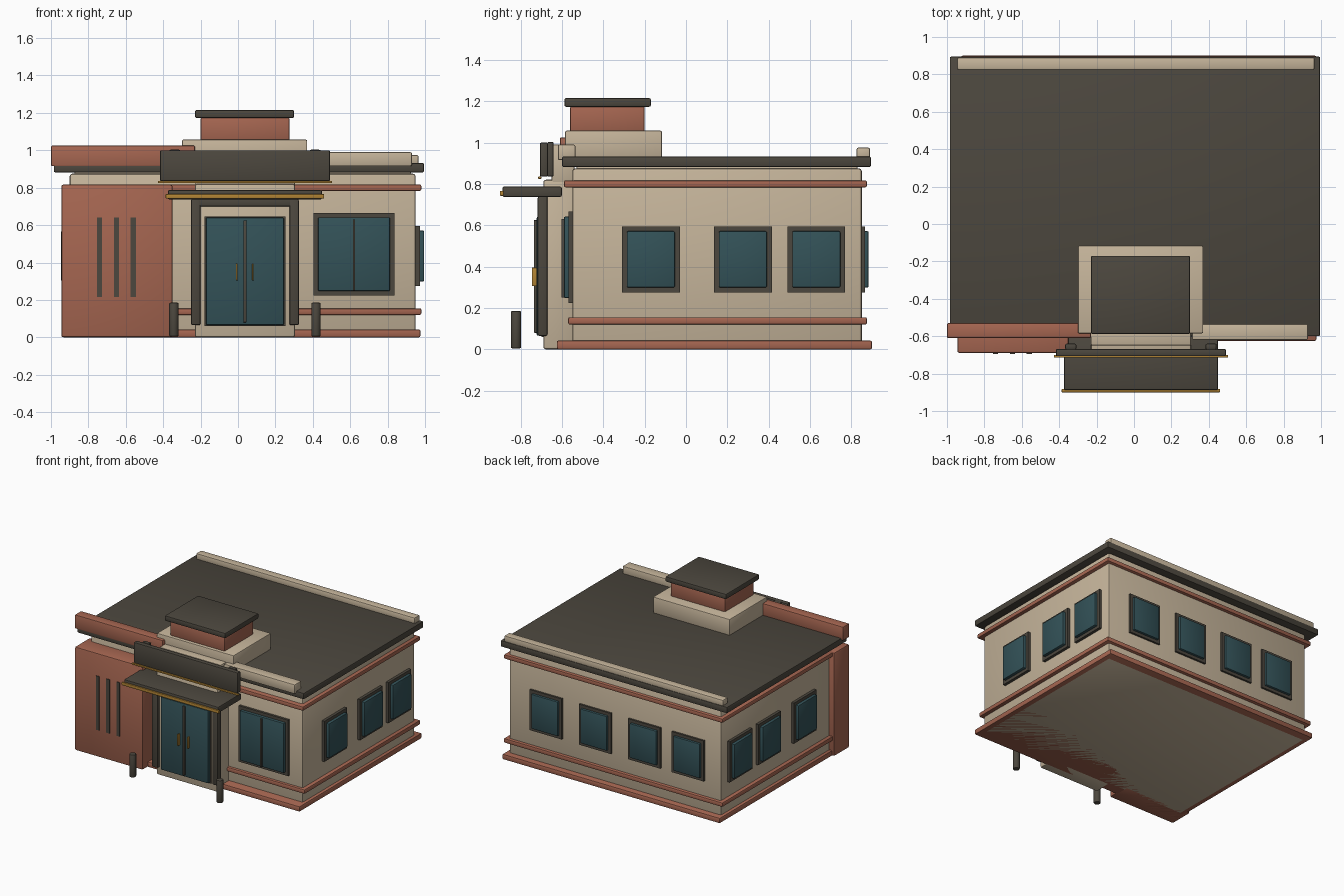
import bpy
import bmesh
import math
from mathutils import Vector

default_cube = bpy.data.objects.get("Cube")
if default_cube:
    bpy.data.objects.remove(default_cube, do_unlink=True)


def srgb_to_linear(value):
    value /= 255
    return value / 12.92 if value <= 0.04045 else ((value + 0.055) / 1.055) ** 2.4


def make_material(name, rgb):
    colour = [srgb_to_linear(c) for c in rgb] + [1.0]
    material = bpy.data.materials.new(name)
    material.use_nodes = True
    material.diffuse_color = colour
    material.node_tree.nodes["Principled BSDF"].inputs["Base Color"].default_value = colour
    return material


cream = make_material("cream_plaster", (198, 181, 155))
brick = make_material("brick_red", (166, 102, 81))
dark = make_material("dark_bronze", (76, 71, 62))
glass = make_material("teal_glass", (51, 82, 88))
gold = make_material("gold_trim", (178, 132, 52))


def finish(name, mesh_data, material, bevel):
    """Round the edges, then turn the bmesh into a shaded object."""
    if bevel:
        sharp = [e for e in mesh_data.edges if e.calc_face_angle(0) > math.radians(60)]
        bmesh.ops.bevel(mesh_data, geom=sharp, offset=bevel, segments=2,
                        profile=0.5, affect='EDGES', clamp_overlap=True)
    mesh = bpy.data.meshes.new(name)
    mesh_data.to_mesh(mesh)
    mesh_data.free()
    mesh.materials.append(material)
    obj = bpy.data.objects.new(name, mesh)
    bpy.context.collection.objects.link(obj)
    bpy.ops.object.select_all(action='DESELECT')
    obj.select_set(True)
    bpy.context.view_layer.objects.active = obj
    bpy.ops.object.shade_smooth_by_angle(angle=math.radians(30))
    return obj


def box(name, material, x, y, z, bevel=0.008):
    """Box given by its (low, high) extent on each axis."""
    low, high = (Vector(corner) for corner in zip(x, y, z))
    bm = bmesh.new()
    bmesh.ops.create_cube(bm, size=1)
    for vert in bm.verts:
        vert.co = (low + high) / 2 + vert.co * (high - low)
    return finish(name, bm, material, min(bevel, min(high - low) * 0.25))


def around(centre, half):
    return (centre - half, centre + half)


# Main walls, plinth and wrap-around bands
mid_x = 0.025
box("main_walls", cream, around(mid_x, 0.925), (-0.55, 0.85), (0, 0.875), 0.014)
box("plinth", brick, around(mid_x, 0.95), (-0.625, 0.9), (0, 0.042))
box("lower_band", brick, around(mid_x, 0.955), (-0.57, 0.875), (0.12, 0.155))
box("upper_band", brick, around(mid_x, 0.955), (-0.59, 0.875), (0.783, 0.817))

# Roof slab and parapets
box("roof_slab", dark, (-0.985, 0.995), (-0.6, 0.895), (0.882, 0.932))
box("roof_underlay", cream, around(mid_x, 0.9), (-0.53, 0.83), (0.86, 0.89))
box("back_parapet", cream, (-0.945, 0.965), (0.825, 0.89), (0.92, 0.975))
box("front_left_parapet", cream, (0.31, 0.93), (-0.62, -0.535), (0.915, 0.99))
box("front_right_parapet", brick, (-1, -0.23), (-0.61, -0.53), (0.915, 1.025))

# Stepped roof tower
box("tower_base", cream, (-0.3, 0.37), (-0.585, -0.115), (0.92, 1.057))
box("tower_block", brick, (-0.2, 0.275), (-0.56, -0.2), (1.05, 1.177))
box("tower_cap", dark, (-0.23, 0.3), (-0.588, -0.17), (1.173, 1.215))

# Projecting brick wing with upright slits
box("brick_wing", brick, (-0.945, -0.35), (-0.69, -0.5), (0, 0.817), 0.012)
for i in range(3):
    box(f"wing_slit_{i}", dark, around(-0.74 + 0.09 * i, 0.014),
        (-0.696, -0.685), (0.215, 0.64), 0)

# Entrance portal with posts and lintel
door_x = 0.037
box("portal", cream, around(door_x, 0.268), (-0.69, -0.54), (0, 0.82), 0.012)
box("portal_top", cream, around(door_x, 0.268), (-0.65, -0.54), (0.8, 0.99))
box("door_lintel", dark, around(door_x, 0.285), (-0.715, -0.67), (0.7, 0.745))

# Double glass door
box("door_frame", dark, around(door_x, 0.216), (-0.7, -0.68), (0.06, 0.647), 0)
box("door_glass", glass, around(door_x, 0.208), (-0.722, -0.68), (0.066, 0.64), 0.005)
box("door_mullion", dark, around(door_x, 0.008), (-0.735, -0.69), (0.08, 0.625), 0.003)

# Canopy and blank sign panel with gold edges
box("canopy", dark, around(door_x, 0.412), (-0.888, -0.6), (0.737, 0.787))
box("canopy_trim", gold, around(door_x, 0.424), (-0.9, -0.882), (0.742, 0.766), 0.004)
box("sign_panel", dark, around(door_x, 0.455), (-0.707, -0.668), (0.835, 1.0))
box("sign_trim", gold, around(door_x, 0.466), (-0.715, -0.7), (0.824, 0.836), 0.003)

# Paired entrance parts, mirrored about the door
for side, sign in (("left", 1), ("right", -1)):
    box(f"{side}_post", dark, around(door_x + sign * 0.263, 0.025),
        (-0.717, -0.67), (0.065, 0.74))
    box(f"{side}_handle", gold, around(door_x + sign * 0.043, 0.004),
        (-0.745, -0.715), (0.305, 0.395), 0.002)
    box(f"{side}_sign_bracket", dark, around(door_x + sign * 0.375, 0.03),
        (-0.672, -0.64), (0.835, 1.003))
    bm = bmesh.new()
    bmesh.ops.create_cone(bm, cap_ends=True, segments=16, radius1=0.025,
                          radius2=0.025, depth=0.18)
    bmesh.ops.translate(bm, verts=bm.verts, vec=(door_x + sign * 0.38, -0.822, 0.095))
    finish(f"{side}_bollard", bm, dark, 0.006)


def window(name, wall, direction, centre, half, z, axis, frame_out, glass_out):
    """Frame plate and raised pane on a wall facing along an axis (0 = x, 1 = y)."""
    rim = 0.024
    layers = (("frame", dark, 0, frame_out, 0), ("pane", glass, rim, glass_out, 0.006))
    for part, material, inset, out, bevel in layers:
        depth = sorted((wall - direction * 0.02, wall + direction * out))
        across = around(centre, half - inset)
        x, y = (depth, across) if axis == 0 else (across, depth)
        box(f"{name}_{part}", material, x, y, (z[0] + inset, z[1] - inset), bevel)


# Side windows on both long walls
sill = (0.275, 0.595)
for side, wall, sign in (("left", 0.95, 1), ("right", -0.9, -1)):
    for i, y in enumerate((-0.17, 0.275, 0.63)):
        window(f"{side}_window_{i}", wall, sign, y, 0.14, sill, 0, 0.022, 0.045)

# Rear windows
for i, x in enumerate((0.62, 0.19, -0.24, -0.62)):
    window(f"rear_window_{i}", 0.85, 1, x, 0.14, sill, 1, 0.015, 0.033)

# Wide front window with a centre bar
window("front_window", -0.55, -1, 0.62, 0.216, (0.224, 0.666), 1, 0.018, 0.04)
box("front_window_bar", dark, around(0.62, 0.006), (-0.602, -0.56), (0.25, 0.63), 0.002)
